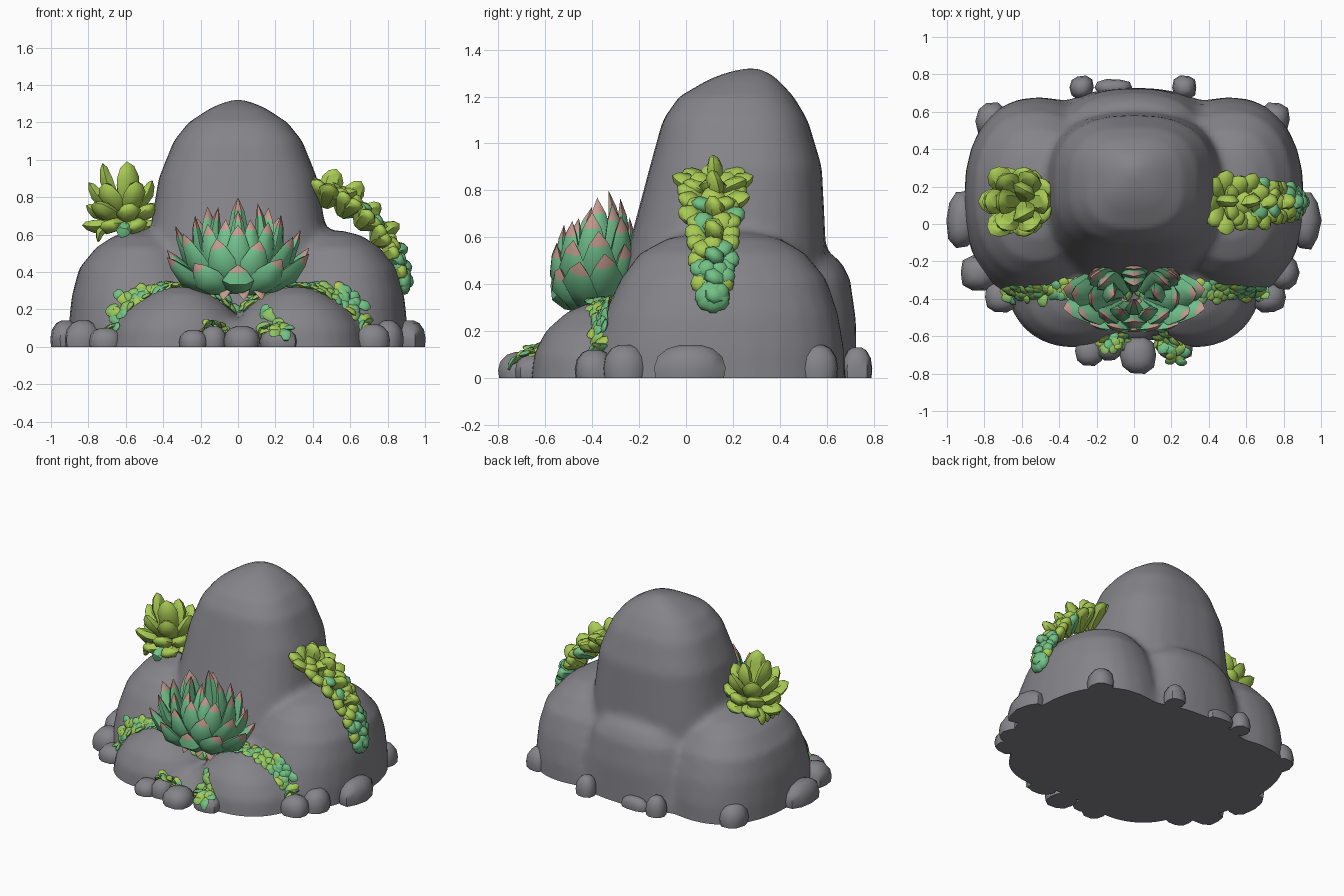
import bpy, bmesh, math, random
from mathutils import Vector
from mathutils.bvhtree import BVHTree

if "Cube" in bpy.data.objects:
    bpy.data.objects.remove(bpy.data.objects["Cube"])

random.seed(4)


def material(name, r, g, b):
    m = bpy.data.materials.new(name)
    m.diffuse_color = (r, g, b, 1)
    m.use_nodes = True
    m.node_tree.nodes["Principled BSDF"].inputs["Base Color"].default_value = m.diffuse_color
    return m


STONE = material("stone grey", 0.235, 0.23, 0.25)
GREEN = material("succulent green", 0.17, 0.54, 0.27)
PINK = material("dusty pink", 0.56, 0.34, 0.28)
LIME = material("lime green", 0.4, 0.6, 0.09)
TEAL = material("leaf green", 0.17, 0.54, 0.24)
MOSS = material("moss green", 0.27, 0.56, 0.13)


def finish(name, bm, mats, angle=180):
    bmesh.ops.recalc_face_normals(bm, faces=bm.faces[:])
    me = bpy.data.meshes.new(name)
    bm.to_mesh(me)
    bm.free()
    for m in mats:
        me.materials.append(m)
    ob = bpy.data.objects.new(name, me)
    bpy.context.collection.objects.link(ob)
    bpy.ops.object.select_all(action='DESELECT')
    ob.select_set(True)
    bpy.context.view_layer.objects.active = ob
    bpy.ops.object.shade_smooth_by_angle(angle=math.radians(angle))
    return ob


def loft(bm, rings, n=28, power=2.3, jitter=0.0):
    """Closed stack of rounded rings, each (z, x0, x1, y0, y1)."""
    loops = []
    wob = [1 + random.uniform(-jitter, jitter) for _ in range(n)]
    for z, x0, x1, y0, y1 in rings:
        loop = []
        for i in range(n):
            a = 2 * math.pi * i / n
            c, s = math.cos(a), math.sin(a)
            px = math.copysign(abs(c) ** (2 / power), c) * wob[i]
            py = math.copysign(abs(s) ** (2 / power), s) * wob[i]
            loop.append(bm.verts.new(((x0 + x1) / 2 + px * (x1 - x0) / 2,
                                      (y0 + y1) / 2 + py * (y1 - y0) / 2, z)))
        loops.append(loop)
    for a, b in zip(loops, loops[1:]):
        for i in range(n):
            j = (i + 1) % n
            bm.faces.new((a[i], a[j], b[j], b[i]))
    bm.faces.new(loops[0][::-1])
    bm.faces.new(loops[-1])


# ---- rock mass: overlapping boulders fused and softened
bm = bmesh.new()
# tall central rock
loft(bm, [(-0.1, -.54, .54, -.36, .61), (.3, -.52, .52, -.31, .605), (.6, -.475, .475, -.235, .595),
          (.9, -.425, .425, -.155, .58), (1.1, -.345, .345, -.1, .52), (1.2, -.265, .265, -.03, .46),
          (1.275, -.15, .15, .1, .39), (1.305, -.08, .08, .18, .35), (1.322, -.02, .02, .26, .3)], power=2.6)
# shoulders on both sides, and two low front boulders
for s in (-1, 1):
    def side(z, xi, xo, y0, y1):
        return (z, min(s * xi, s * xo), max(s * xi, s * xo), y0, y1)
    loft(bm, [side(-0.1, .1, .91, -.42, .68), side(.12, .12, .905, -.4, .675), side(.27, .15, .89, -.35, .65),
              side(.42, .2, .85, -.28, .6), side(.53, .27, .76, -.2, .51), side(.595, .35, .66, -.08, .4),
              side(.62, .42, .56, .05, .28)], power=2.3)
    loft(bm, [side(-0.1, -.04, .69, -.67, 0), side(.1, -.03, .66, -.65, 0), side(.2, .03, .59, -.6, -.04),
              side(.28, .13, .48, -.51, -.1), side(.32, .22, .39, -.42, -.18)], power=2.1)
# rear ledge and broad foot
loft(bm, [(-0.1, -.5, .5, .2, .73), (.25, -.4, .4, .2, .725), (.42, -.35, .35, .25, .7),
          (.5, -.27, .27, .3, .66), (.53, -.15, .15, .35, .61)])
loft(bm, [(-0.1, -.88, .88, -.64, .71), (.06, -.87, .87, -.62, .71), (.14, -.78, .78, -.52, .66)], power=2.2)
raw = finish("rock_blend", bm, [STONE])
rm = raw.modifiers.new("fuse", 'REMESH')
rm.mode = 'VOXEL'
rm.voxel_size = 0.028
sm = raw.modifiers.new("soften", 'SMOOTH')
sm.factor = 0.5
sm.iterations = 4
ev = raw.evaluated_get(bpy.context.evaluated_depsgraph_get())
bm = bmesh.new()
bm.from_mesh(ev.to_mesh())
ev.to_mesh_clear()
bpy.data.objects.remove(raw)
# flat underside
cut = bmesh.ops.bisect_plane(bm, geom=bm.verts[:] + bm.edges[:] + bm.faces[:], dist=1e-5,
                             plane_co=(0, 0, 0), plane_no=(0, 0, 1), clear_inner=True)
rim = [e for e in cut['geom_cut'] if isinstance(e, bmesh.types.BMEdge)]
bmesh.ops.holes_fill(bm, edges=rim, sides=0)
ground = bm.copy()
finish("rock_mass", bm, [STONE], 50)

# ---- pebbles round the foot: x, y, half width, half depth, height
PEBBLES = [(-.92, .02, .085, .155, .14), (.915, .02, .085, .155, .14), (-.76, .55, .085, .1, .14),
           (.75, .56, .085, .09, .14), (-.28, .73, .065, .065, .13), (.27, .73, .065, .065, .13),
           (-.11, .73, .1, .045, .08), (-.83, -.26, .1, .1, .14), (.8, -.26, .085, .1, .14),
           (-.71, -.39, .09, .085, .1), (.72, -.39, .09, .085, .12), (.02, -.7, .1, .1, .11),
           (-.24, -.68, .08, .08, .09), (-.13, -.66, .07, .07, .11), (.22, -.65, .1, .085, .1)]
for i, (x, y, w, d, h) in enumerate(PEBBLES):
    bm = bmesh.new()
    loft(bm, [(z * h, x - w * f, x + w * f, y - d * f, y + d * f)
              for z, f in ((0, .95), (.3, 1), (.65, .9), (.9, .62), (1, .3))], n=10, jitter=0.06)
    ground.from_mesh(finish(f"pebble_{i + 1}", bm, [STONE], 50).data)
tree = BVHTree.FromBMesh(ground)
ground.free()

# ---- succulent leaf: a pointed, six-sided tapering blade
POINTED = ((0, .4), (.3, .8), (.62, 1), (.86, .55))
BLUNT = ((0, .5), (.35, .9), (.7, 1), (.9, .62))


def leaf(bm, base, tip, width, thick, out, shape=POINTED, bow=0.03, main=0, end=0):
    base, tip = Vector(base), Vector(tip)
    d = (tip - base).normalized()
    out = Vector(out) + Vector((.001, .002, .003))
    out = (out - d * out.dot(d)).normalized()
    sd = d.cross(out)
    loops = []
    for t, f in shape:
        c = base.lerp(tip, t) + out * bow * math.sin(math.pi * t)
        loops.append([bm.verts.new(c + sd * math.cos(k * math.pi / 3) * width * f / 2
                                   + out * math.sin(k * math.pi / 3) * thick * f / 2) for k in range(6)])
    point = bm.verts.new(tip)
    for a, b in zip(loops, loops[1:]):
        for k in range(6):
            bm.faces.new((a[k], a[k - 1], b[k - 1], b[k])).material_index = main
    for k in range(6):
        bm.faces.new((loops[-1][k], loops[-1][k - 1], point)).material_index = end
    bm.faces.new(loops[0]).material_index = main


# ---- large front rosette: count, x reach, y reach, tip height, leaf width, phase
bm = bmesh.new()
root = Vector((0, -.39, .29))
for n, rx, ry, z, w, ph in ((10, .4, .17, .51, .17, 0), (9, .34, .16, .63, .16, .5),
                            (8, .23, .12, .7, .14, 0), (5, .11, .07, .74, .12, .5), (1, 0, 0, .78, .1, 0)):
    for i in range(n):
        a = 2 * math.pi * (i + ph) / n - math.pi / 2
        c, s = math.cos(a), math.sin(a)
        tip = Vector((rx * c, -.4 + ry * s, z + .06 * s + random.uniform(-.015, .015)))
        base = root + Vector((.07 * c, .04 * s, 0))
        leaf(bm, base, tip, w, .075, (c, s * 1.3 - .1, -.3), bow=.045, main=0, end=1)
# small pink leaves at the root
for x in (-.05, .02, .08):
    leaf(bm, (x, -.4, .31), (x * 1.6, -.5, .25), .07, .03, (0, 0, 1), main=1, end=1)
finish("front_rosette", bm, [GREEN, PINK], 45)

# ---- lime rosette on the left shoulder
bm = bmesh.new()
root = Vector((-.6, .12, .68))
for n, el, ln, ph in ((6, -8, .2, 0), (7, 22, .225, .5), (6, 50, .26, 0), (3, 74, .3, .5)):
    for i in range(n):
        a = 2 * math.pi * (i + ph) / n
        e = math.radians(el)
        d = Vector((math.cos(a) * math.cos(e), math.sin(a) * math.cos(e), math.sin(e)))
        d.x -= .12
        leaf(bm, root + d * .03, root + d * ln * random.uniform(.9, 1.08), .135, .08,
             (math.cos(a), math.sin(a), -.5), BLUNT, .02, 0, 0)
for i in range(4):
    leaf(bm, (-.66, .04 + i * .05, .66), (-.75, .03 + i * .06, .56), .08, .05, (-1, 0, .5), BLUNT)
leaf(bm, (-.6, .03, .66), (-.62, -.04, .58), .08, .05, (0, -1, .5), BLUNT, main=1, end=1)
finish("left_rosette", bm, [LIME, TEAL], 45)

# ---- lime cluster cascading over the right shoulder
bm = bmesh.new()
path = [(.46, .75), (.55, .7), (.64, .64), (.72, .56), (.78, .48), (.82, .41), (.85, .35)]
for k, (x, z) in enumerate(path):
    t = k / (len(path) - 1)
    tilt = math.radians(72 - 75 * t)
    nrm = Vector((math.cos(tilt), 0, math.sin(tilt)))
    along = Vector((math.sin(tilt), 0, -math.cos(tilt)))
    for j in range(9):
        a = 2 * math.pi * (j + k * .5) / 8
        ring = 0.0 if j == 8 else 1.0
        d = (nrm * (1 - .35 * ring) + Vector((0, 1, 0)) * math.sin(a) * ring * .95
             + along * math.cos(a) * ring * .7).normalized()
        ln = (.215 - .13 * t ** 1.3) * random.uniform(.9, 1.06) * (1 - .1 * ring)
        base = Vector((x, .115, z)) + d * .01
        m = 1 if random.random() < t * .8 - .05 else 0
        leaf(bm, base, base + d * ln, .12 - .03 * t, .075, nrm, BLUNT, .01, m, m)
finish("right_cluster", bm, [LIME, TEAL], 45)


# ---- creeping moss trails laid on the rock surface
def trail(name, pts, step, wide, size):
    bm = bmesh.new()
    for (x0, y0), (x1, y1) in zip(pts, pts[1:]):
        count = max(2, int(math.hypot(x1 - x0, y1 - y0) / step))
        for i in range(count):
            for lane in (-1, -.3, .3, 1):
                t = (i + random.random()) / count
                x = x0 + (x1 - x0) * t
                y = y0 + (y1 - y0) * t + lane * wide
                hit, nrm, _, _ = tree.ray_cast(Vector((x, y, 2)), Vector((0, 0, -1)))
                if hit is None:
                    hit, nrm = Vector((x, y, .05)), Vector((0, -.7, .7))
                v = Vector((random.uniform(-1, 1), random.uniform(-1, 1), random.uniform(-1, 1)))
                d = (v - nrm * v.dot(nrm)).normalized() + nrm * .25
                m = random.choice((0, 0, 1, 2, 2))
                tip = hit + d * size * random.uniform(.7, 1.1)
                tip.z = max(tip.z, .01)
                leaf(bm, hit - d * size * .3, tip, size * .95, size * .4, nrm, BLUNT, .008, m, m)
    finish(name, bm, [MOSS, LIME, TEAL], 45)


for s, label in ((-1, "left"), (1, "right")):
    trail(f"{label}_moss_trail", [(s * .02, -.36), (s * .3, -.36), (s * .55, -.36), (s * .7, -.37)], .03, .026, .06)
trail("front_moss_trail_right", [(.13, -.6), (.2, -.65), (.26, -.71)], .022, .04, .06)
trail("front_moss_trail_left", [(-.17, -.63), (-.03, -.62)], .025, .025, .055)
